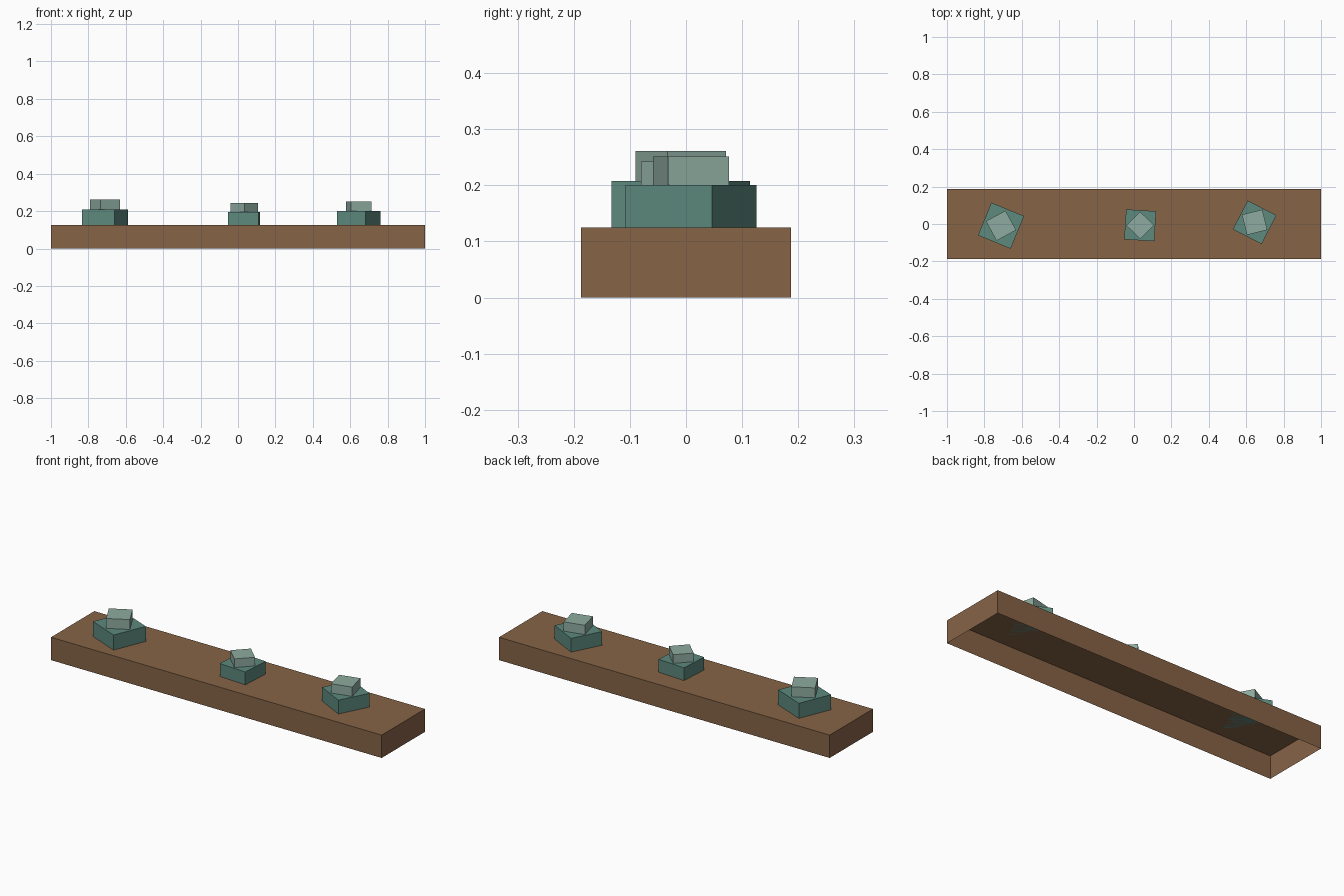
import bpy, bmesh
from math import radians
from mathutils import Matrix

default = bpy.data.objects.get("Cube")
if default:
    bpy.data.objects.remove(default, do_unlink=True)


def material(name, rgb):
    mat = bpy.data.materials.new(name)
    mat.use_nodes = True
    color = (*rgb, 1)
    mat.diffuse_color = color
    mat.node_tree.nodes["Principled BSDF"].inputs["Base Color"].default_value = color
    return mat


def box(name, size, location, angle, mat, open_bottom=False):
    """Box standing on location, turned about z by angle in degrees."""
    bm = bmesh.new()
    bmesh.ops.create_cube(bm, size=1)
    if open_bottom:
        bm.normal_update()
        below = [f for f in bm.faces if f.normal.z < -0.5]
        bmesh.ops.delete(bm, geom=below, context="FACES_ONLY")
    bm.transform(Matrix.Diagonal((*size, 1)) @ Matrix.Translation((0, 0, 0.5)))
    mesh = bpy.data.meshes.new(name)
    bm.to_mesh(mesh)
    bm.free()
    mesh.materials.append(mat)
    obj = bpy.data.objects.new(name, mesh)
    obj.location = location
    obj.rotation_euler.z = radians(angle)
    bpy.context.collection.objects.link(obj)
    return obj


wood = material("brown wood", (0.24, 0.125, 0.062))
teal = material("dark teal", (0.109, 0.25, 0.205))
pale = material("pale teal", (0.27, 0.41, 0.35))

# Hollow plank, open underneath
PLANK_TOP = 0.125
box("plank", (2, 0.374, PLANK_TOP), (0, 0, 0), 0, wood, open_bottom=True)

# Stacked blocks: side, x, y, base width, base angle, cap width, cap angle
stacks = [
    ("right", -0.711, -0.009, 0.189, -22.4, 0.119, 28.5),
    ("middle", 0.033, -0.007, 0.161, -3.6, 0.104, 46),
    ("left", 0.645, 0.009, 0.173, -27.3, 0.112, 14),
]
for side, x, y, base, base_angle, cap, cap_angle in stacks:
    base_height = base * 0.435
    box(side + "_base_block", (base, base, base_height),
        (x, y, PLANK_TOP), base_angle, teal)
    box(side + "_cap_block", (cap, cap, cap * 0.455),
        (x, y, PLANK_TOP + base_height), cap_angle, pale)
